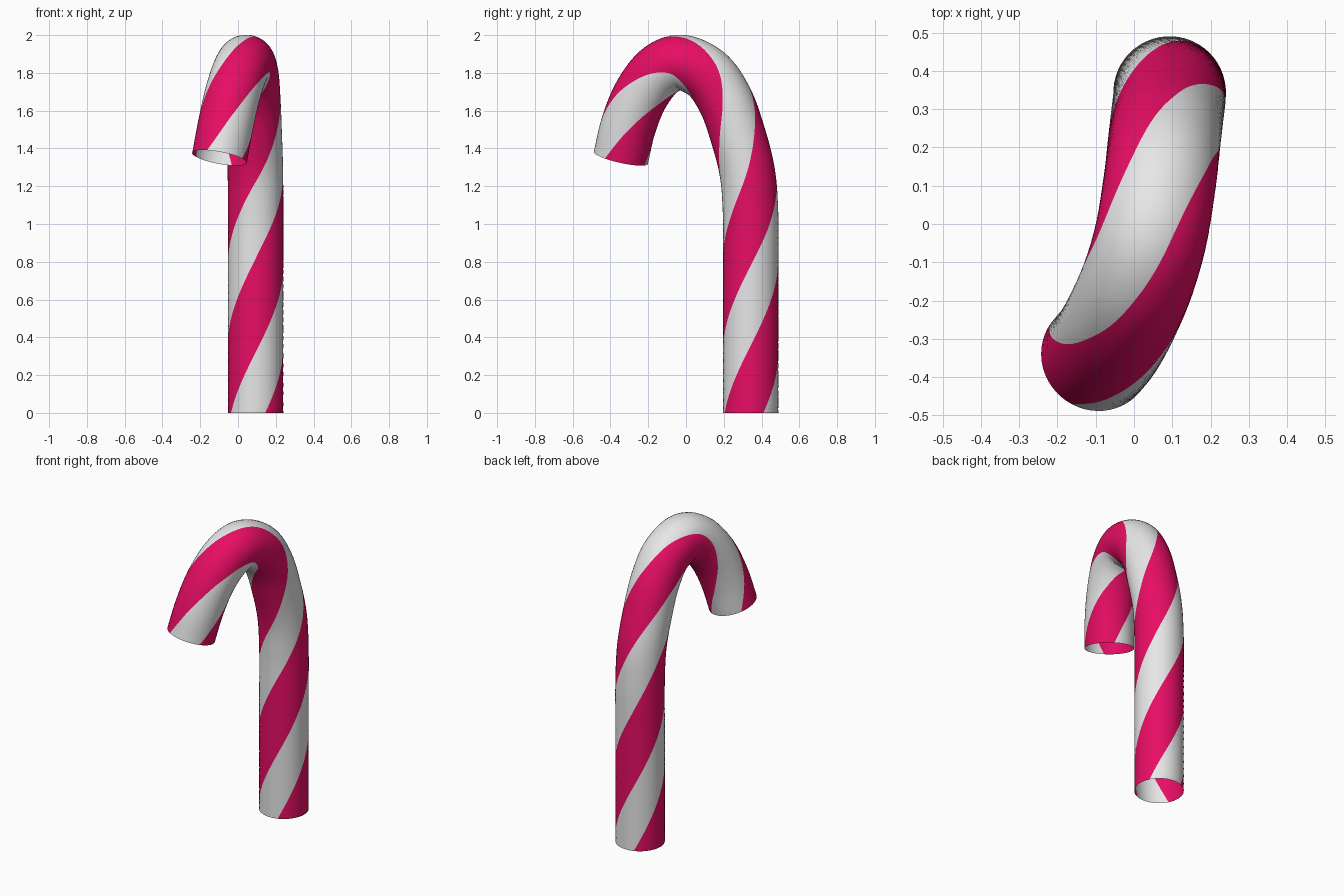
import bpy, bmesh, math
from mathutils import Vector, Quaternion

if "Cube" in bpy.data.objects:
    bpy.data.objects.remove(bpy.data.objects["Cube"])

R = 0.147        # tube radius
N = 52           # columns around the tube
PITCH = 1.84     # height of one full stripe turn
START = 0.32     # height of a stripe's lower edge at the front

# Centre line: straight stem, then a hook that swings sideways
pts = [Vector(p) for p in (
    (0.093, 0.342, 0.0), (0.093, 0.342, 0.4), (0.093, 0.342, 0.75),
    (0.093, 0.342, 1.05), (0.092, 0.325, 1.27), (0.086, 0.275, 1.47),
    (0.078, 0.205, 1.66), (0.067, 0.108, 1.795), (0.044, -0.03, 1.855),
    (0.014, -0.135, 1.815), (-0.028, -0.235, 1.69), (-0.066, -0.305, 1.52),
    (-0.098, -0.345, 1.35))]


def catmull(p0, p1, p2, p3, t):
    # Centripetal spline through uneven points
    k = [0.0]
    for a, b in ((p0, p1), (p1, p2), (p2, p3)):
        k.append(k[-1] + max((b - a).length, 1e-4) ** 0.5)
    u = k[1] + (k[2] - k[1]) * t
    mix = lambda a, b, i, j: a.lerp(b, (u - k[i]) / (k[j] - k[i]))
    a1, a2, a3 = mix(p0, p1, 0, 1), mix(p1, p2, 1, 2), mix(p2, p3, 2, 3)
    b1, b2 = mix(a1, a2, 0, 2), mix(a2, a3, 1, 3)
    return mix(b1, b2, 1, 2)


ext = [pts[0] * 2 - pts[1]] + pts + [pts[-1] * 2 - pts[-2]]
path = [catmull(*ext[i:i + 4], t / 8) for i in range(len(pts) - 1) for t in range(8)]
path.append(pts[-1])


def material(name, rgb):
    m = bpy.data.materials.new(name)
    m.diffuse_color = (*rgb, 1)
    m.use_nodes = True
    m.node_tree.nodes["Principled BSDF"].inputs["Base Color"].default_value = m.diffuse_color
    return m


# Open tube whose columns twist along the path, so stripes follow the edges
bm = bmesh.new()
rings = []
s = 0.0
old = Vector((0, 0, 1))
front = Vector((0, -1, 0))
for i, p in enumerate(path):
    tan = (path[min(i + 1, len(path) - 1)] - path[max(i - 1, 0)]).normalized()
    front = old.rotation_difference(tan) @ front
    old = tan
    if i:
        s += (p - path[i - 1]).length
    twist = math.tau * (s - START) / PITCH
    rings.append([bm.verts.new(p + R * (Quaternion(tan, twist + math.tau * j / N) @ front))
                  for j in range(N)])
half = N // 2
for a, b in zip(rings, rings[1:]):
    for j in range(N):
        k = (j + 1) % N
        f = bm.faces.new((a[j], a[k], b[k], b[j]))
        f.smooth = True
        # two stripes, each slightly wider than the white between them
        f.material_index = 1 if j % half >= half - 14 else 0

mesh = bpy.data.meshes.new("striped_cane")
bm.to_mesh(mesh)
bm.free()
mesh.materials.append(material("white", (0.8, 0.8, 0.8)))
mesh.materials.append(material("raspberry_pink", (0.8, 0.004, 0.13)))
cane = bpy.data.objects.new("striped_cane", mesh)
bpy.context.collection.objects.link(cane)
